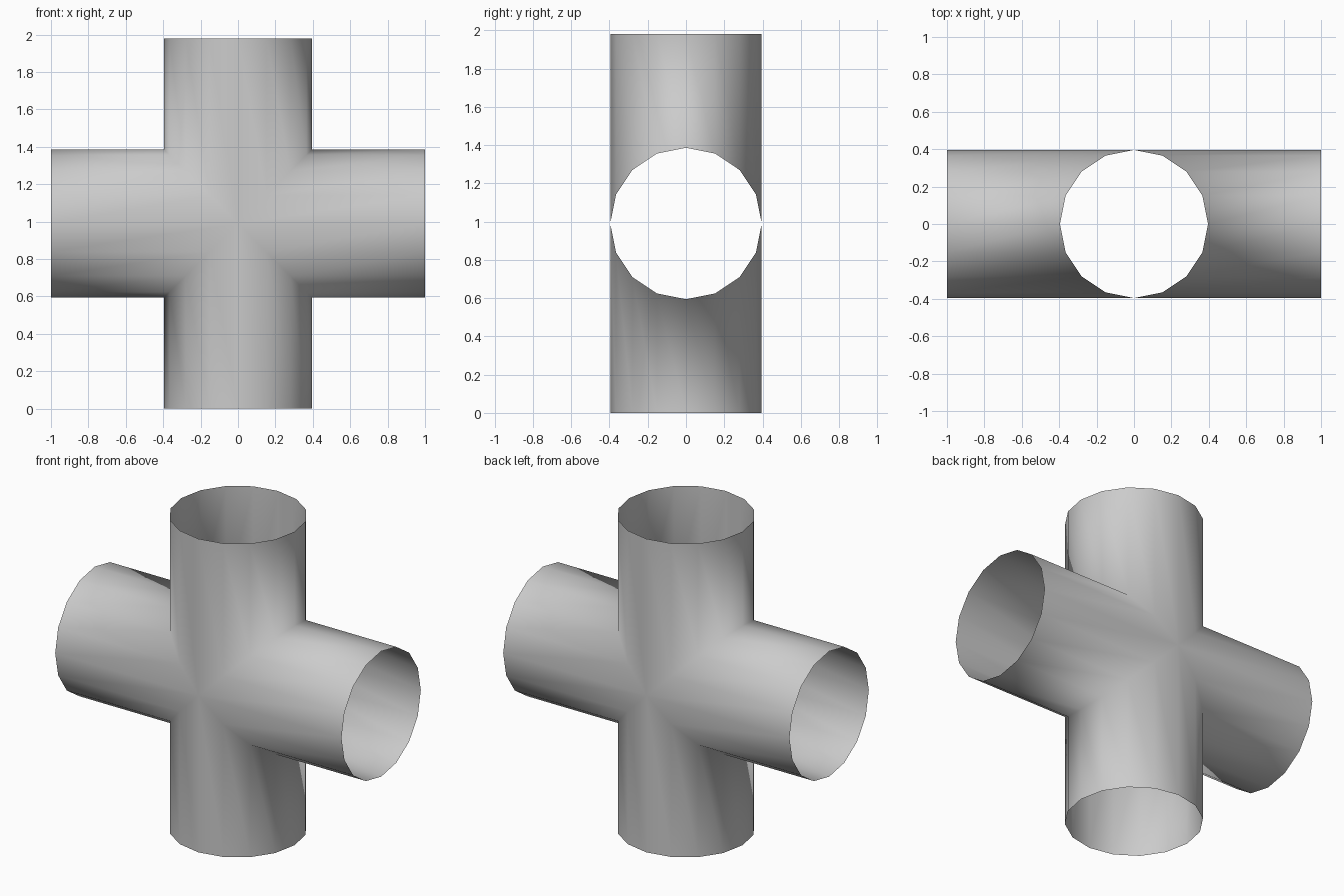
import bpy, bmesh, math
from mathutils import Matrix, Vector

if "Cube" in bpy.data.objects:
    bpy.data.objects.remove(bpy.data.objects["Cube"], do_unlink=True)

SIDES, RADIUS, CENTRE = 16, 0.396, 0.99

# Plain grey metal
grey = bpy.data.materials.new("pipe grey")
grey.use_nodes = True
colour = (0.6, 0.6, 0.6, 1)
grey.diffuse_color = colour
grey.node_tree.nodes["Principled BSDF"].inputs["Base Color"].default_value = colour

bm = bmesh.new()


def add_arm(angle, length):
    """Open tube along one direction, mitred against its neighbours."""
    turn = Matrix.Translation((0, 0, CENTRE)) @ Matrix.Rotation(angle, 4, "Y")
    rim, seam = [], []
    for i in range(SIDES):
        a = math.tau * i / SIDES
        y, z = RADIUS * math.cos(a), RADIUS * math.sin(a)
        rim.append(bm.verts.new(turn @ Vector((length, y, z))))
        seam.append(bm.verts.new(turn @ Vector((abs(z), y, z))))
    for i in range(SIDES):
        j = (i + 1) % SIDES
        bm.faces.new((rim[i], rim[j], seam[j], seam[i]))


# Two horizontal and two vertical arms
for quarter in range(4):
    add_arm(quarter * math.pi / 2, CENTRE if quarter % 2 else 1.0)

# Join the arms along the mitres
bmesh.ops.remove_doubles(bm, verts=bm.verts[:], dist=0.001)
bmesh.ops.recalc_face_normals(bm, faces=bm.faces[:])
if sum(f.normal.dot(f.calc_center_median() - Vector((0, 0, CENTRE))) for f in bm.faces) < 0:
    bmesh.ops.reverse_faces(bm, faces=bm.faces[:])
for f in bm.faces:
    f.smooth = True

mesh = bpy.data.meshes.new("cross_pipe")
bm.to_mesh(mesh)
bm.free()
mesh.materials.append(grey)
pipe = bpy.data.objects.new("cross_pipe", mesh)
bpy.context.collection.objects.link(pipe)
